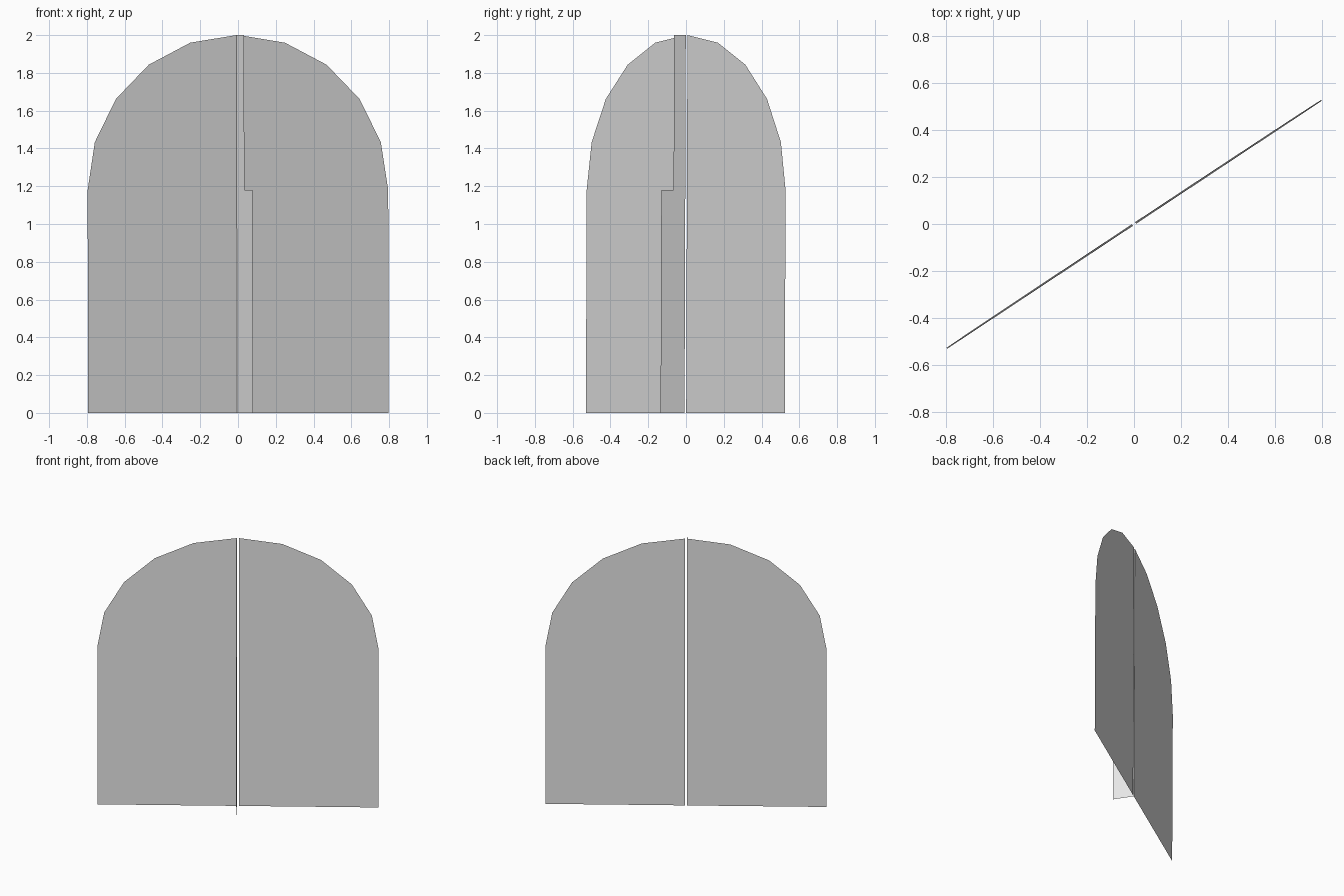
import bpy, bmesh, math
from mathutils import Vector

cube = bpy.data.objects.get("Cube")
if cube:
    bpy.data.objects.remove(cube, do_unlink=True)

# Directions of the upright sheet
ANGLE = math.atan2(0.526, 0.795)
ALONG = Vector((math.cos(ANGLE), math.sin(ANGLE), 0))
OUT = Vector((math.sin(ANGLE), -math.cos(ANGLE), 0))
SPRING, HEIGHT = 1.18, 2.0      # where the arch starts, and its top
HALF, GAP = 0.946, 0.008        # half width and half of the central slit
LEAN = 0.008                    # slight backward lean over the height

grey = bpy.data.materials.new("plain grey")
grey.use_nodes = True
grey.diffuse_color = (0.8, 0.8, 0.8, 1)
grey.node_tree.nodes["Principled BSDF"].inputs["Base Color"].default_value = (0.8, 0.8, 0.8, 1)


def sheet(name, points):
    """Flat polygon from (along, out, height) points."""
    bm = bmesh.new()
    verts = []
    for u, w, z in points:
        lean = LEAN * (0.5 - z / HEIGHT)
        verts.append(bm.verts.new(ALONG * u + OUT * (w + lean) + Vector((0, 0, z))))
    bm.faces.new(verts)
    mesh = bpy.data.meshes.new(name)
    bm.to_mesh(mesh)
    bm.free()
    mesh.materials.append(grey)
    obj = bpy.data.objects.new(name, mesh)
    bpy.context.collection.objects.link(obj)


# Two half-arched panels either side of the slit
for side, name in ((-1, "right_panel"), (1, "left_panel")):
    outline = [(side * GAP, 0, 0), (side * (GAP + HALF), 0, 0)]
    for i in range(6):
        a = math.radians(18 * i)
        outline.append((side * (GAP + HALF * math.cos(a)), 0,
                        SPRING + (HEIGHT - SPRING) * math.sin(a)))
    sheet(name, outline if side > 0 else outline[::-1])

# Stepped fin standing out from the slit edge
fin = [(0, 0), (0.152, 0), (0.152, SPRING), (0.074, SPRING), (0.074, HEIGHT), (0, HEIGHT)]
sheet("stepped_fin", [(-GAP, w, z) for w, z in fin])
